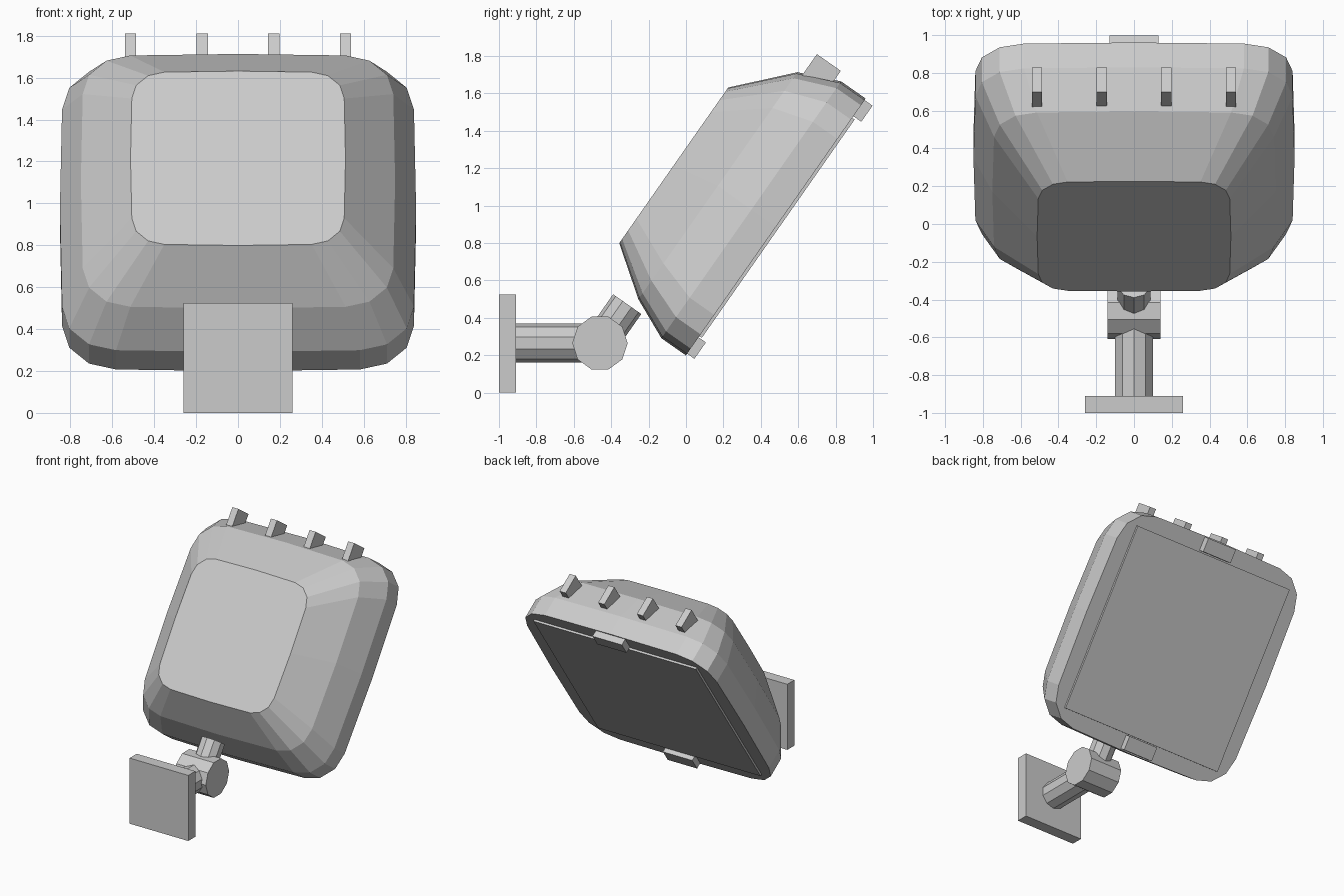
import bpy, bmesh, math
from mathutils import Matrix, Vector

if "Cube" in bpy.data.objects:
    bpy.data.objects.remove(bpy.data.objects["Cube"])

grey = bpy.data.materials.new("light grey")
grey.diffuse_color = (0.6, 0.6, 0.6, 1)
grey.use_nodes = True
grey.node_tree.nodes["Principled BSDF"].inputs["Base Color"].default_value = grey.diffuse_color

# Lamp frame: local y runs up the lamp, local z points out of its back
TILT = math.radians(55)
LAMP = Matrix.Translation((0, 0, 0.2)) @ Matrix.Rotation(TILT, 4, 'X')


def loft(name, loops, matrix=Matrix()):
    """Skin a stack of equal-length loops and cap both ends."""
    bm = bmesh.new()
    rings = [[bm.verts.new(matrix @ Vector(p)) for p in loop] for loop in loops]
    n = len(rings[0])
    for a, b in zip(rings, rings[1:]):
        for i in range(n):
            j = (i + 1) % n
            bm.faces.new((a[i], a[j], b[j], b[i]))
    bm.faces.new(rings[0][::-1])
    bm.faces.new(rings[-1])
    bmesh.ops.recalc_face_normals(bm, faces=bm.faces[:])
    mesh = bpy.data.meshes.new(name)
    bm.to_mesh(mesh)
    bm.free()
    mesh.materials.append(grey)
    obj = bpy.data.objects.new(name, mesh)
    bpy.context.collection.objects.link(obj)
    return obj


def box(name, x, y, z, matrix=Matrix()):
    loops = [[(x[0], y[0], h), (x[1], y[0], h), (x[1], y[1], h), (x[0], y[1], h)] for h in z]
    return loft(name, loops, matrix)


def rod(name, radius, z0, z1, matrix):
    """Ten-sided rod with a corner on its local y axis."""
    angles = [math.pi / 2 + math.tau * i / 10 for i in range(10)]
    loops = [[(radius * math.cos(a), radius * math.sin(a), h) for a in angles] for h in (z0, z1)]
    return loft(name, loops, matrix)


def rounded_square(hx, hy, cy, z):
    """Rounded square with slightly bowed sides."""
    pts = []
    for q in range(4):
        turn = Matrix.Rotation(q * math.pi / 2, 2)
        quarter = [(1.0, 0.0)]
        for k in range(4):
            a = math.radians(30 * k)
            quarter.append((0.685 + 0.303 * math.cos(a), 0.685 + 0.303 * math.sin(a)))
        for p in quarter:
            v = turn @ Vector(p)
            pts.append((v.x * hx, cy + v.y * hy, z))
    return pts


# Lamp housing
loft("lamp_housing", [
    rounded_square(0.85, 0.838, 0.837, 0.0),
    rounded_square(0.85, 0.838, 0.837, 0.16),
    rounded_square(0.75, 0.741, 0.84, 0.38),
    rounded_square(0.513, 0.508, 0.794, 0.636),
], LAMP)

# Glass panel and its two clips
box("glass_panel", (-0.72, 0.72), (0.125, 1.55), (-0.016, 0.01), LAMP)
box("lower_clip", (-0.13, 0.13), (0.01, 0.117), (-0.048, 0.02), LAMP)
box("upper_clip", (-0.13, 0.13), (1.56, 1.665), (-0.052, 0.02), LAMP)

# Fins along the top
for i in range(4):
    x = -0.513 + 0.342 * i
    box(f"top_fin_{i + 1}", (x - 0.027, x + 0.027), (1.54, 1.72), (0.194, 0.35), LAMP)

# Wall plate, arm, hinge and neck
box("wall_plate", (-0.26, 0.26), (-1.0, -0.91), (0.0, 0.525))
hinge = Matrix.Translation((0, -0.46, 0.265))
rod("arm", 0.105, 0.0, 0.46, hinge @ Matrix.Rotation(math.pi / 2, 4, 'X'))
rod("hinge", 0.148, -0.14, 0.14, hinge @ Matrix.Rotation(math.pi / 2, 4, 'Y'))
rod("neck", 0.092, 0.0, 0.254, hinge @ Matrix.Rotation(TILT - math.pi / 2, 4, 'X'))
